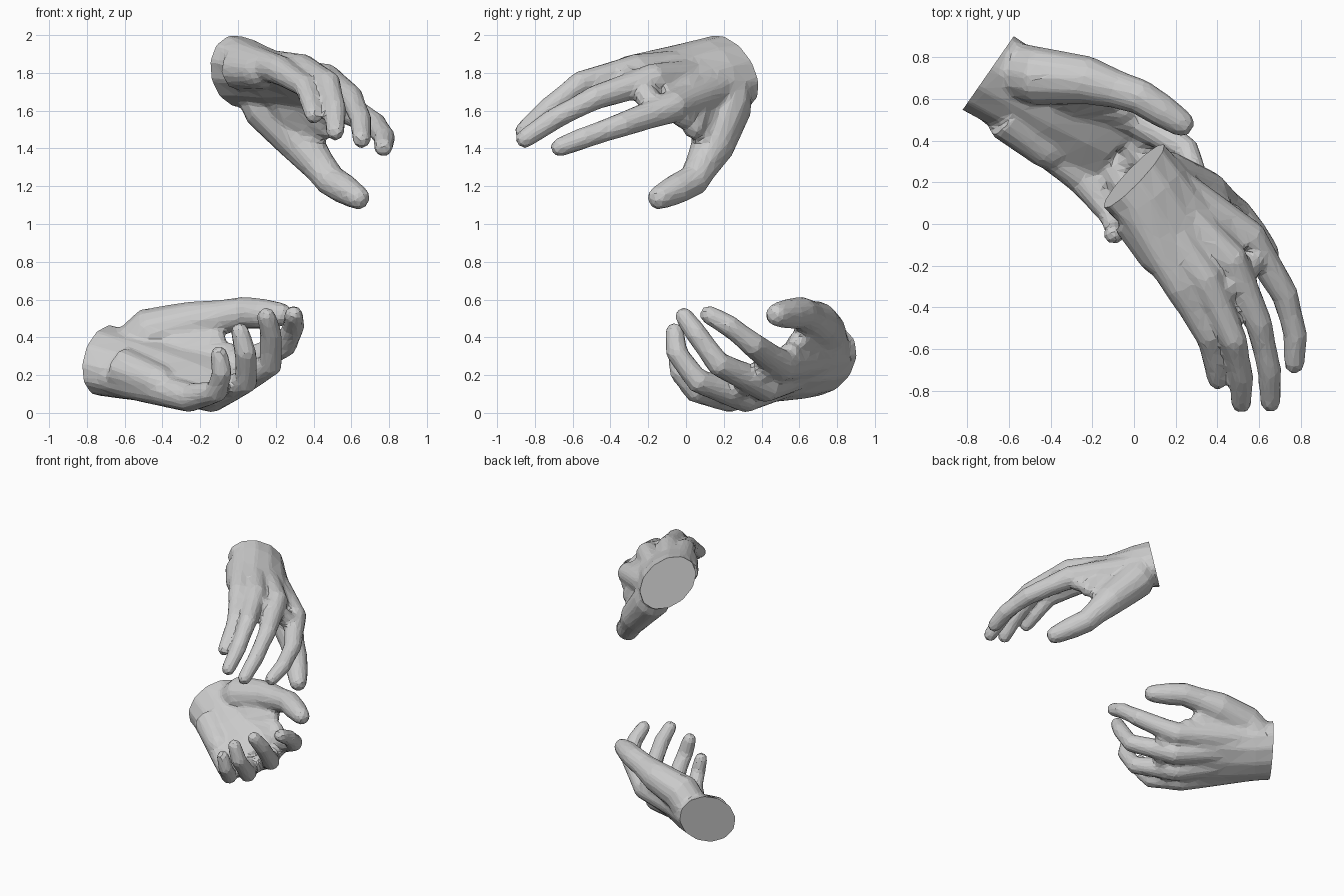
import bpy, bmesh, math
from mathutils import Vector as V

if "Cube" in bpy.data.objects:
    bpy.data.objects.remove(bpy.data.objects["Cube"])

SIDES = 12


def loft(bm, rings):
    """Closed skin through rings given as (centre, half axis a, half axis b)."""
    loops = []
    for c, a, b in rings:
        loops.append([bm.verts.new(c + a * math.cos(i * math.tau / SIDES) + b * math.sin(i * math.tau / SIDES))
                      for i in range(SIDES)])
    for p, q in zip(loops, loops[1:]):
        for i in range(SIDES):
            j = (i + 1) % SIDES
            bm.faces.new((p[i], p[j], q[j], q[i]))
    bm.faces.new(loops[0][::-1])
    bm.faces.new(loops[-1])


def digit(bm, pts, radii, ref):
    """Tube with a rounded tip; ref fixes the ring orientation."""
    end = (pts[-1] - pts[-2]).normalized()
    r = radii[-1]
    pts = pts + [pts[-1] + end * r * 0.6, pts[-1] + end * r]
    radii = radii + [r * 0.82, r * 0.4]
    rings = []
    for i, p in enumerate(pts):
        t = (pts[min(i + 1, len(pts) - 1)] - pts[max(i - 1, 0)]).normalized()
        b = t.cross(ref).normalized()
        a = b.cross(t).normalized()
        rings.append((p, a * (radii[i] + .006), b * (radii[i] + .006)))
    loft(bm, rings)


def hand(name, wrist, radial, cut, side, fingers, thumb, web):
    """side = +1 for a right hand, -1 for a left hand; fingers run index to little."""
    c = V(wrist)
    fingers = [[V(p) for p in f] for f in fingers]
    thumb = [V(p) for p in thumb]
    k = sum((f[0] for f in fingers), V()) / 4
    fwd = (k - c).normalized()
    rad = V(radial)
    rad = (rad - fwd * rad.dot(fwd)).normalized()
    back = fwd.cross(rad) * side
    kline = (fingers[0][0] - fingers[3][0]).normalized()
    bm = bmesh.new()

    # wrist and palm
    rings = [(c - fwd * 0.15, rad * 0.235, back * 0.175)]
    for t, w, h, drop in ((0, .232, .172, 0), (.22, .228, .158, 0), (.5, .245, .132, .01),
                          (.8, .25, .1, .01), (1.0, .245, .076, .005)):
        a = rad.lerp(kline, t).normalized()
        b = fwd.cross(a).normalized() * side
        rings.append((c.lerp(k, t) - back * drop, a * w, b * h))
    loft(bm, rings)

    # fingers, each with its bone running back into the palm
    for i, f in enumerate(fingers):
        s = 0.92 if i == 3 else 1.0
        carpal = c + fwd * 0.1 + rad * (0.11 - 0.08 * i)
        pts = [carpal, carpal.lerp(f[0], 0.55), f[0], f[0].lerp(f[1], 0.45), f[1],
               f[1].lerp(f[2], 0.5), f[2], f[3]]
        radii = [.1, .09, .08, .068, .06, .053, .053, .045]
        digit(bm, pts, [r * s for r in radii], rad)

    # skin between the finger roots
    digit(bm, [f[0].lerp(f[1], 0.27) for f in fingers], [.055, .058, .055, .045], fwd)

    # thumb with its fleshy base
    base = c + fwd * 0.08 + rad * 0.08
    pts = [base, thumb[0], thumb[1], thumb[1].lerp(thumb[2], 0.55), thumb[2],
           thumb[2].lerp(thumb[3], 0.5), thumb[3]]
    digit(bm, pts, [.13, .135, .11, .086, .08, .076, .06], back)

    # web between thumb and index finger, heel of the palm
    web = V(web)
    mid = c.lerp(k, 0.45) + rad * 0.06
    for u in (0, .25, .5, .75, 1):
        edge = thumb[1].lerp(web, u * 2) if u < .5 else web.lerp(fingers[0][0], u * 2 - 1)
        digit(bm, [mid, mid.lerp(edge, 0.5), edge], [.11, .09, .055], back)
    heel = c.lerp(k, 0.25) - rad * 0.12 - back * 0.06
    digit(bm, [heel, c.lerp(k, 0.65) - kline * 0.165 - back * 0.045], [.11, .09], rad)

    bmesh.ops.recalc_face_normals(bm, faces=bm.faces)
    me = bpy.data.meshes.new(name)
    bm.to_mesh(me)
    bm.free()
    ob = bpy.data.objects.new(name, me)
    bpy.context.collection.objects.link(ob)

    # fuse the parts, soften the joins, reduce to facets
    m = ob.modifiers.new("fuse", 'REMESH')
    m.mode = 'VOXEL'
    m.voxel_size = 0.013
    m = ob.modifiers.new("soften", 'SMOOTH')
    m.factor = 0.5
    m.iterations = 12
    m = ob.modifiers.new("facet", 'DECIMATE')
    m.ratio = 0.06
    dg = bpy.context.evaluated_depsgraph_get()
    fused = bpy.data.meshes.new_from_object(ob.evaluated_get(dg))
    ob.modifiers.clear()

    # flat cut at the wrist
    bm = bmesh.new()
    bm.from_mesh(fused)
    bmesh.ops.bisect_plane(bm, geom=bm.verts[:] + bm.edges[:] + bm.faces[:],
                           plane_co=c, plane_no=V(cut).normalized(), clear_inner=True)
    bmesh.ops.holes_fill(bm, edges=[e for e in bm.edges if e.is_boundary], sides=0)
    bmesh.ops.recalc_face_normals(bm, faces=bm.faces)
    for f in bm.faces:
        f.smooth = False
    bm.to_mesh(fused)
    bm.free()
    ob.data = fused
    fused.name = name


# upper hand, palm down
hand("upper_right_hand", (0.0, 0.23, 1.81), (.55, .57, -.61), (.66, -.70, -.2), 1,
     [[(.56, -.07, 1.62), (.725, -.34, 1.525), (.775, -.53, 1.46), (.77, -.67, 1.405)],
      [(.47, -.18, 1.765), (.60, -.48, 1.67), (.65, -.70, 1.555), (.655, -.855, 1.45)],
      [(.345, -.27, 1.815), (.48, -.56, 1.745), (.515, -.73, 1.61), (.515, -.86, 1.49)],
      [(.22, -.30, 1.815), (.355, -.54, 1.73), (.385, -.66, 1.64), (.40, -.75, 1.575)]],
     [(.16, .21, 1.62), (.35, .14, 1.41), (.49, .04, 1.23), (.635, -.14, 1.14)],
     (.47, .04, 1.51))

# lower hand, palm up with curled fingers
hand("lower_left_hand", (-.70, .725, .275), (.51, .72, .48), (.82, -.57, 0), -1,
     [[(.02, .50, .25), (.255, .35, .365), (.295, .23, .46), (.295, .12, .52)],
      [(-.03, .42, .14), (.175, .17, .26), (.175, .055, .42), (.15, -.01, .51)],
      [(-.13, .31, .085), (.045, .06, .17), (.04, -.05, .32), (.01, -.06, .43)],
      [(-.25, .22, .08), (-.11, .045, .115), (-.085, -.035, .215), (-.10, -.05, .31)]],
     [(-.46, .71, .42), (-.22, .69, .48), (.03, .61, .53), (.225, .485, .52)],
     (-.12, .60, .38))
